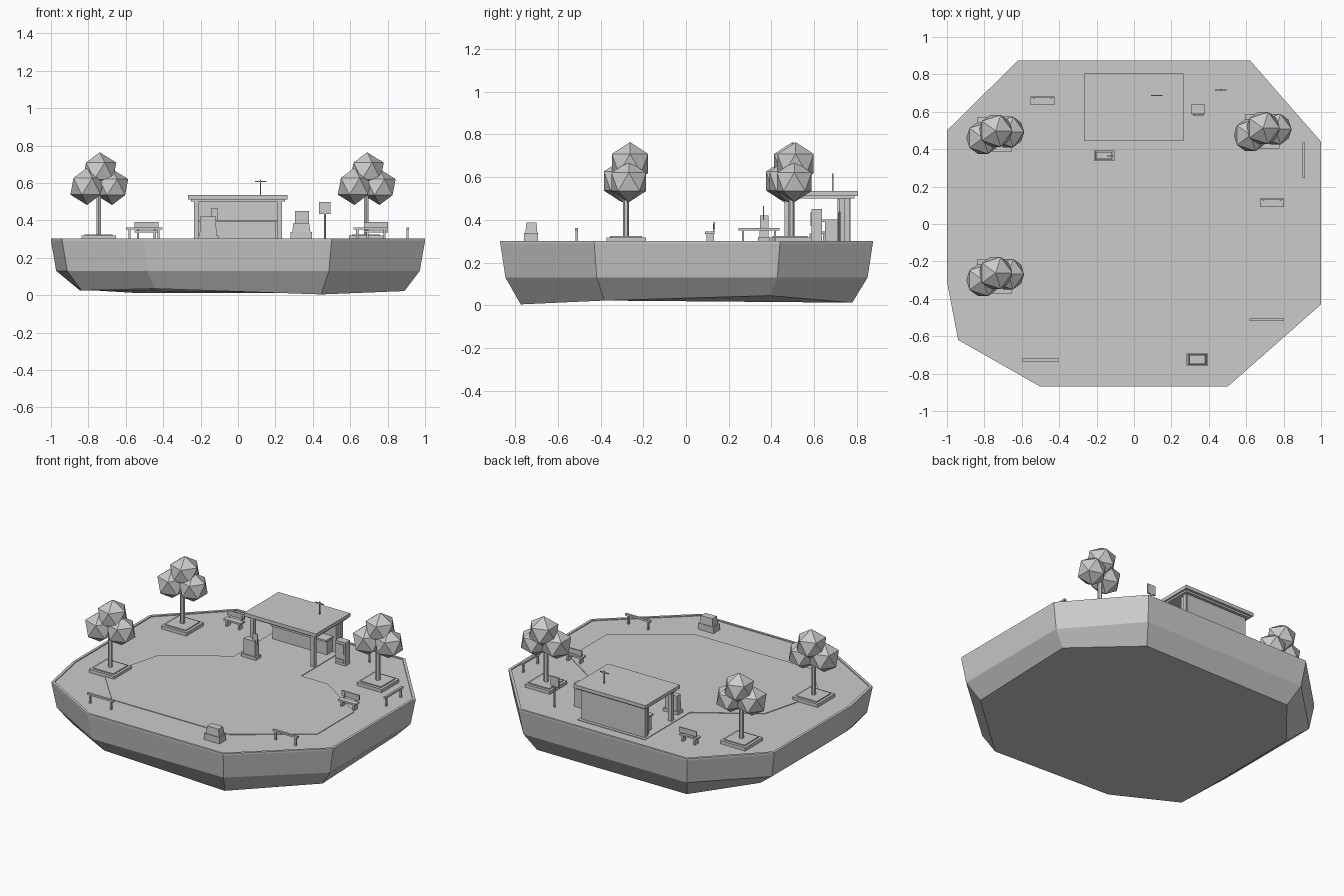
import bpy, bmesh
from math import pi
from mathutils import Matrix, Vector

if "Cube" in bpy.data.objects:
    bpy.data.objects.remove(bpy.data.objects["Cube"])

G = 0.296  # ground level


def finish(name, bm, mat=None):
    bmesh.ops.recalc_face_normals(bm, faces=bm.faces)
    me = bpy.data.meshes.new(name)
    bm.to_mesh(me)
    bm.free()
    ob = bpy.data.objects.new(name, me)
    bpy.context.collection.objects.link(ob)
    if mat:
        me.materials.append(mat)
    return ob


def box(name, x, y, z, taper=1.0, back=0.0):
    """Box from (min, max) ranges; taper shrinks the top, back slides it in y."""
    bm = bmesh.new()
    bmesh.ops.create_cube(bm, size=1)
    c = Vector([(r[0] + r[1]) / 2 for r in (x, y, z)])
    for v in bm.verts:
        t = taper if v.co.z > 0 else 1
        dy = back if v.co.z > 0 else 0
        v.co = c + Vector((v.co.x * (x[1] - x[0]) * t,
                           v.co.y * (y[1] - y[0]) * t + dy,
                           v.co.z * (z[1] - z[0])))
    return finish(name, bm)


def rod(name, x, y, z0, z1, r, n=8):
    bm = bmesh.new()
    bmesh.ops.create_cone(bm, cap_ends=True, segments=n, radius1=r, radius2=r, depth=z1 - z0,
                          matrix=Matrix.Translation((x, y, (z0 + z1) / 2)))
    return finish(name, bm)


# Island: stacked rings with a raised rim and an uneven underside
outline = [(-.62, .875), (.62, .875), (1, .44), (1, -.43), (.5, -.87),
           (-.5, -.87), (-.94, -.62), (-1, -.31), (-1, .5)]
low_z = [.012, .012, .045, .022, .004, .035, .025, .025, .03]
low_s = [.89, .89, .89, .89, .89, .89, .89, .845, .845]
bm = bmesh.new()
rings = [[bm.verts.new((x * s, y * s, z)) for (x, y), s, z in zip(outline, low_s, low_z)]]
for s, z in ((.972, .13), (1, .29), (1, .302), (.983, .302), (.983, G)):
    rings.append([bm.verts.new((x * s, y * s, z)) for x, y in outline])
n = len(outline)
for a, b in zip(rings, rings[1:]):
    for i in range(n):
        j = (i + 1) % n
        bm.faces.new((a[i], a[j], b[j], b[i]))
bm.faces.new(rings[0])
bm.faces.new(rings[-1])
lawn = bpy.data.materials.new("lawn_grey")
lawn.diffuse_color = (.54, .54, .54, 1)
lawn.use_nodes = True
lawn.node_tree.nodes["Principled BSDF"].inputs["Base Color"].default_value = lawn.diffuse_color
island = finish("island", bm)
island.data.materials.append(None)
island.data.materials.append(lawn)
island.data.polygons[-1].material_index = 1

# Paved plaza
plaza = [(-.25, .79), (-.25, .315), (-.63, .07), (-.74, -.35), (-.5, -.615), (.37, -.615),
         (.8, -.31), (.8, .08), (.44, .315), (.245, .315), (.245, .79)]
bm = bmesh.new()
f = bm.faces.new([bm.verts.new((x, y, G)) for x, y in plaza])
top = bmesh.ops.extrude_face_region(bm, geom=[f])["geom"]
bmesh.ops.translate(bm, vec=(0, 0, .004), verts=[g for g in top if isinstance(g, bmesh.types.BMVert)])
finish("plaza_paving", bm)


# Trees: square planter, trunk and three faceted clumps
def tree(x, y):
    box("planter", (x - .092, x + .092), (y - .092, y + .092), (G, .318))
    box("planter_soil", (x - .075, x + .075), (y - .075, y + .075), (G, .325))
    rod("trunk", x, y, .32, .56, .014, 6)
    for dx, dy, z, r in ((-.062, -.02, .582, .1), (.072, .012, .578, .096), (.005, .018, .664, .1)):
        bm = bmesh.new()
        bmesh.ops.create_icosphere(bm, subdivisions=1, radius=r,
                                   matrix=Matrix.Translation((x + dx, y + dy, z)))
        finish("foliage", bm)


for p in ((-.745, .48), (.685, .495), (-.745, -.28)):
    tree(*p)

# Shelter: wall, counter, posts, roof and aerial
box("shelter_wall", (-.225, .225), (.71, .77), (G, .51))
box("shelter_counter", (-.2, .2), (.65, .71), (G, .39))
box("counter_top", (-.205, .205), (.635, .71), (.39, .402))
for s in (-1, 1):
    for y in (.475, .755):
        box("shelter_post", (s * .222 - .013, s * .222 + .013), (y - .013, y + .013), (G, .51))
box("roof_beam", (-.252, .252), (.46, .79), (.5, .514))
box("roof", (-.266, .264), (.443, .805), (.512, .535))
box("aerial_mast", (.117, .123), (.684, .69), (.53, .618))
box("aerial_bar", (.09, .152), (.684, .69), (.604, .61))


# Benches facing the front
def bench(x, y):
    box("bench_seat", (x - .064, x + .064), (y - .024, y + .02), (.334, .345))
    box("bench_back", (x - .064, x + .064), (y + .014, y + .022), (.356, .39))
    for s in (-.045, .045):
        box("bench_leg", (x + s - .006, x + s + .006), (y - .018, y + .016), (G, .335))
        box("bench_back_bracket", (x + s - .005, x + s + .005), (y + .012, y + .02), (.34, .38))


bench(-.49, .66)
bench(.738, .114)


# Hoop rails
def rail(x, y, length, turned=False):
    h, t = length / 2, .007
    a, b = (t, h) if turned else (h, t)
    box("rail_bar", (x - a, x + a), (y - b, y + b), (.35, .362))
    for s in (-1, 1):
        o = s * (h - .02)
        px, py = (x, y + o) if turned else (x + o, y)
        box("rail_leg", (px - t * .8, px + t * .8), (py - t * .8, py + t * .8), (G, .352))


rail(-.502, -.727, .196)
rail(.71, -.512, .185)
rail(.907, .342, .19, True)

# Kiosk in front of the shelter
box("kiosk_base", (-.215, -.105), (.338, .392), (G, .32))
box("kiosk_body", (-.205, -.115), (.345, .387), (.32, .42), .93)
box("kiosk_panel", (-.145, -.11), (.36, .366), (.40, .465))

# Vending cabinet beside the shelter
box("cabinet", (.306, .38), (.588, .638), (G, .45))
box("cabinet_screen", (.317, .369), (.582, .59), (.37, .435))
box("cabinet_tray", (.315, .371), (.578, .59), (.315, .335))

# Storage chest at the front edge
box("chest_base", (.282, .395), (-.758, -.692), (G, .338))
box("chest_top", (.29, .387), (-.752, -.696), (.338, .387), .86)

# Sign on a pole
rod("sign_pole", .466, .717, G, .44, .006, 6)
box("sign_board", (.434, .495), (.71, .72), (.433, .497))
